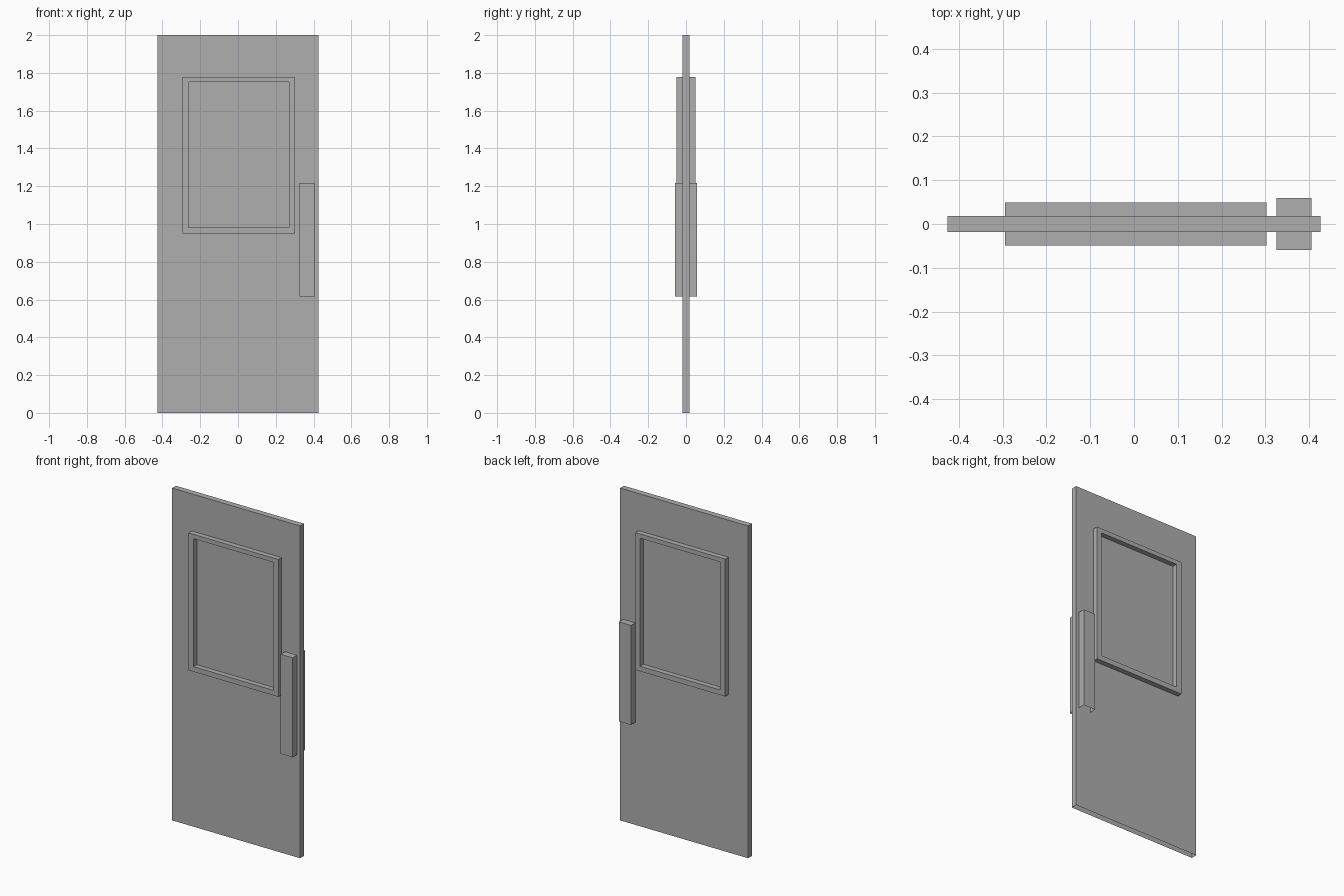
import bpy
import bmesh

cube = bpy.data.objects.get("Cube")
if cube:
    bpy.data.objects.remove(cube, do_unlink=True)

# One plain grey for the whole door
grey = bpy.data.materials.new("plain_grey")
grey.use_nodes = True
colour = (0.43, 0.43, 0.43, 1)
grey.diffuse_color = colour
grey.node_tree.nodes["Principled BSDF"].inputs["Base Color"].default_value = colour


def finish(name, bm):
    mesh = bpy.data.meshes.new(name)
    bm.to_mesh(mesh)
    bm.free()
    mesh.materials.append(grey)
    obj = bpy.data.objects.new(name, mesh)
    bpy.context.collection.objects.link(obj)
    return obj


def open_box(name, x0, x1, half_depth, z0, z1):
    """Box centred on y = 0 whose underside is left open."""
    bm = bmesh.new()
    bmesh.ops.create_cube(bm, size=1)
    for v in bm.verts:
        v.co.x = x1 if v.co.x > 0 else x0
        v.co.y = half_depth if v.co.y > 0 else -half_depth
        v.co.z = z1 if v.co.z > 0 else z0
    bm.normal_update()
    under = [f for f in bm.faces if f.normal.z < -0.5]
    bmesh.ops.delete(bm, geom=under, context="FACES")
    return finish(name, bm)


def rectangle(x0, x1, z0, z1):
    return [(x0, z0), (x1, z0), (x1, z1), (x0, z1)]


def window_frame(name, outer, inner, half_depth):
    """Rectangular ring running through the door and proud on both sides."""
    bm = bmesh.new()
    rings = [[bm.verts.new((x, y, z)) for x, z in loop]
             for loop, y in ((outer, -half_depth), (inner, -half_depth),
                             (inner, half_depth), (outer, half_depth))]
    for r in range(4):
        a, b = rings[r], rings[(r + 1) % 4]
        for i in range(4):
            j = (i + 1) % 4
            bm.faces.new((a[i], a[j], b[j], b[i]))
    bmesh.ops.recalc_face_normals(bm, faces=bm.faces)
    return finish(name, bm)


# Slab, raised window surround, and upright handle on both faces
open_box("door_slab", -0.426, 0.426, 0.018, 0, 2)
window_frame("window_frame",
             rectangle(-0.295, 0.303, 0.95, 1.777),
             rectangle(-0.262, 0.271, 0.981, 1.751), 0.049)
open_box("handle", 0.325, 0.405, 0.059, 0.617, 1.216)
